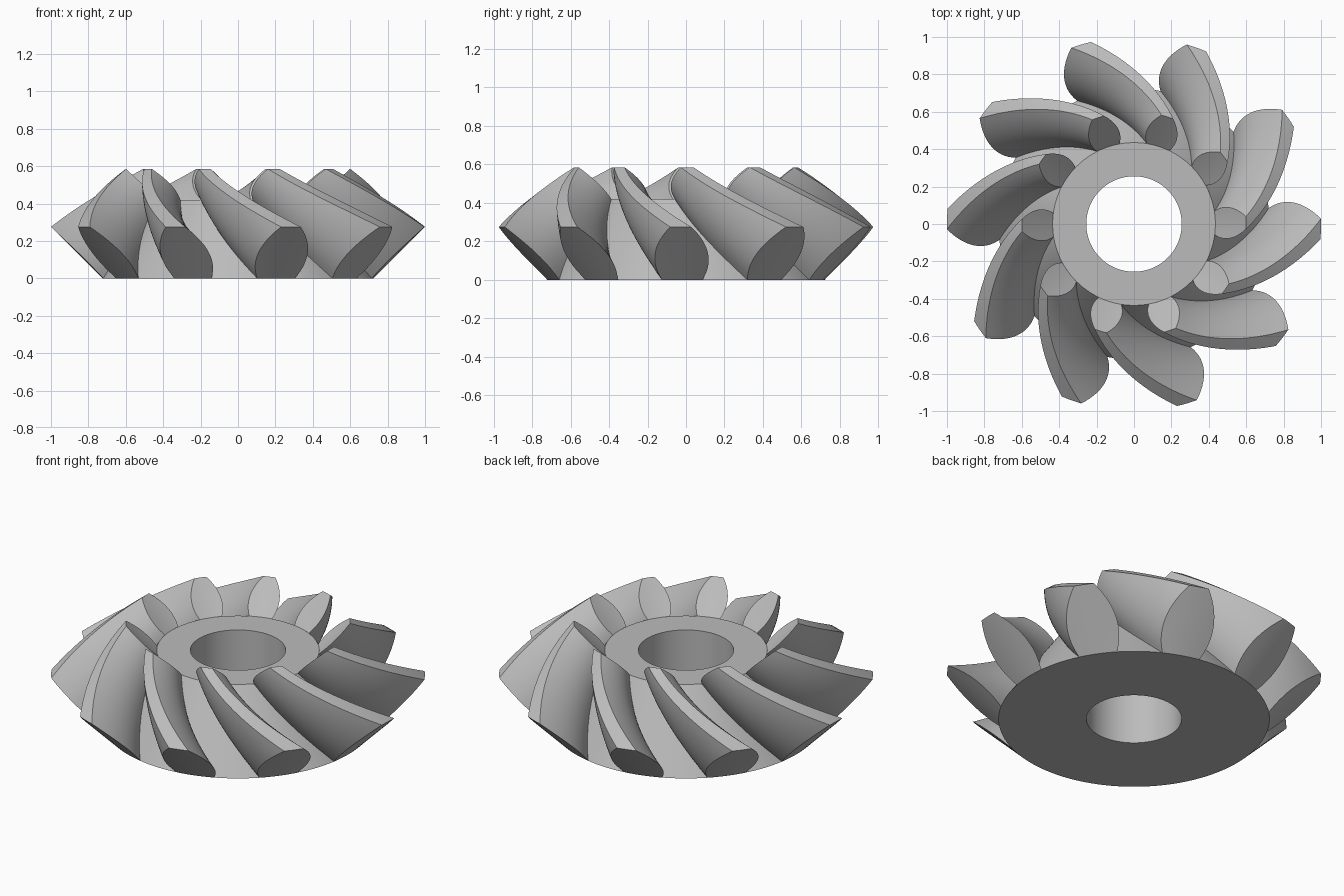
import bpy
import bmesh
from math import cos, sin, pi, radians

if "Cube" in bpy.data.objects:
    bpy.data.objects.remove(bpy.data.objects["Cube"])

TEETH = 10
APEX = 1.05            # height where all tooth lines meet
ROOT, DEPTH = 0.725, 0.275
INNER = 0.6            # size of the inner tooth end relative to the outer
START, TWIST = -0.027, -0.59

steel = bpy.data.materials.new("grey_steel")
steel.use_nodes = True
grey = (0.5, 0.5, 0.5, 1)
steel.diffuse_color = grey
steel.node_tree.nodes["Principled BSDF"].inputs["Base Color"].default_value = grey


def add_object(name, mesh):
    obj = bpy.data.objects.new(name, mesh)
    bpy.context.collection.objects.link(obj)
    return obj


def finish(bm, name):
    """Turn a bmesh into a smooth object with crisp edges."""
    bmesh.ops.remove_doubles(bm, verts=bm.verts, dist=1e-5)
    bmesh.ops.recalc_face_normals(bm, faces=bm.faces)
    mesh = bpy.data.meshes.new(name)
    bm.to_mesh(mesh)
    bm.free()
    mesh.materials.append(steel)
    obj = add_object(name, mesh)
    bpy.ops.object.select_all(action='DESELECT')
    obj.select_set(True)
    bpy.context.view_layer.objects.active = obj
    bpy.ops.object.shade_smooth_by_angle(angle=radians(30))
    return obj


# Conical hub with a straight bore, turned from its half section
def build_hub():
    bm = bmesh.new()
    top_z = APEX * (1 - INNER)
    section = [(0.255, 0), (ROOT, 0), (ROOT * INNER, top_z), (0.255, top_z)]
    verts = [bm.verts.new((r, 0, z)) for r, z in section]
    edges = [bm.edges.new((verts[i], verts[(i + 1) % 4])) for i in range(4)]
    bmesh.ops.spin(bm, geom=verts + edges, cent=(0, 0, 0), axis=(0, 0, 1),
                   angle=2 * pi, steps=120)
    return finish(bm, "gear_hub")


# Point on a tooth: u runs inwards, t from root to tip, side from -1 to 1
def tooth_point(u, t, side):
    scale = 1 - (1 - INNER) * u
    radius = ROOT + DEPTH * t
    half_width = 0.105 + 0.182 * t - 0.232 * t * t
    angle = (START + TWIST * u * (0.85 + 0.15 * u)
             + side * half_width / radius)
    return (scale * radius * cos(angle), scale * radius * sin(angle),
            APEX - scale * (APEX - DEPTH * t))


def add_patch(bm, rows, cols, place):
    grid = [[bm.verts.new(place(i / rows, j / cols)) for j in range(cols + 1)]
            for i in range(rows + 1)]
    for i in range(rows):
        for j in range(cols):
            bm.faces.new((grid[i][j], grid[i + 1][j],
                          grid[i + 1][j + 1], grid[i][j + 1]))


# Spiral tooth with bulging flanks, flat land and conical ends
def build_tooth():
    bm = bmesh.new()
    length, height, width = 24, 14, 6
    for side in (-1, 1):
        add_patch(bm, length, height, lambda u, t: tooth_point(u, t, side))
    for t in (0, 1):
        add_patch(bm, length, width, lambda u, v: tooth_point(u, t, 2 * v - 1))
    for u in (0, 1):
        add_patch(bm, height, width, lambda t, v: tooth_point(u, t, 2 * v - 1))
    return finish(bm, "tooth_1")


build_hub()
tooth = build_tooth()
for k in range(1, TEETH):
    copy = add_object(f"tooth_{k + 1}", tooth.data)
    copy.rotation_euler.z = 2 * pi * k / TEETH
